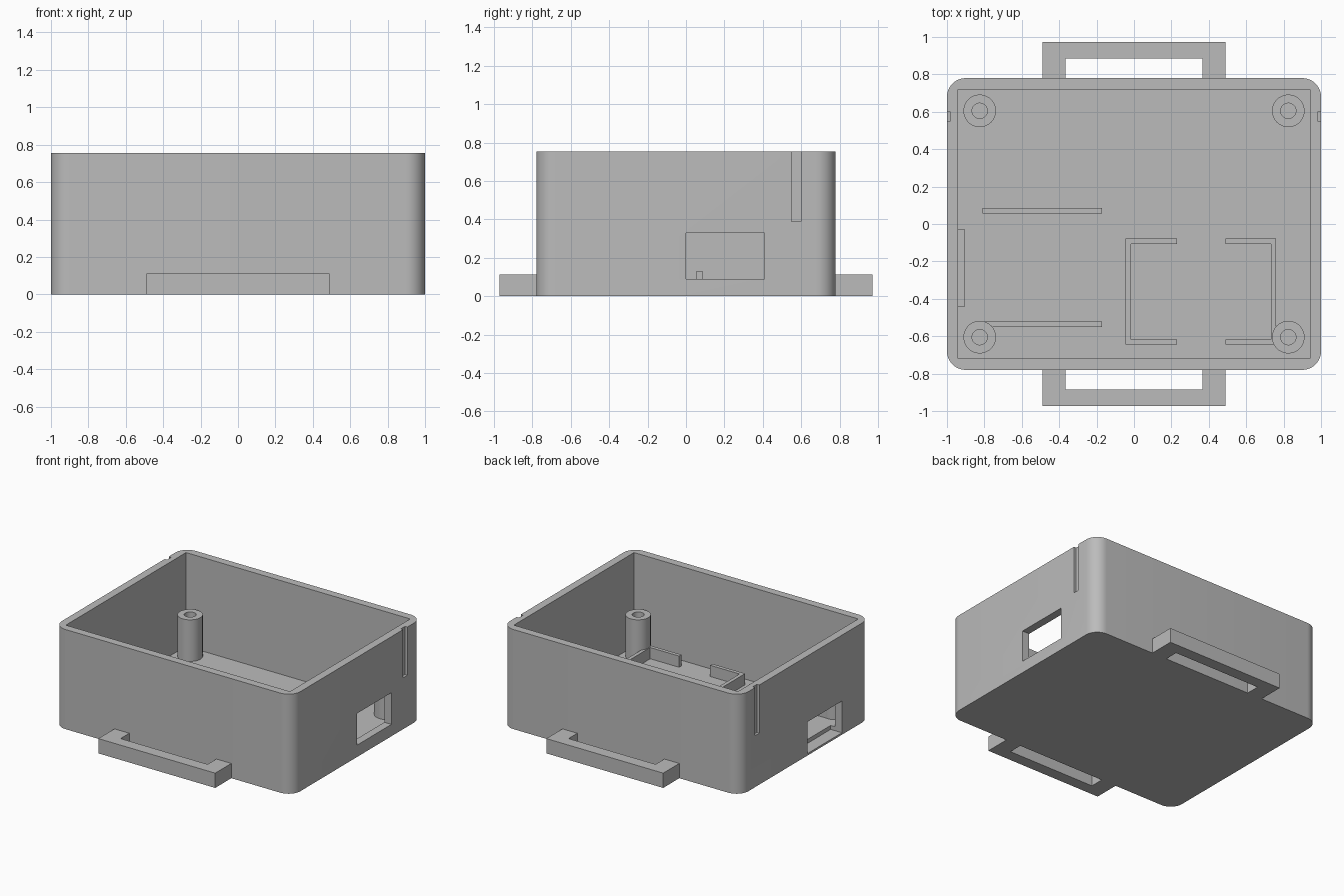
import bpy
import bmesh
from math import pi
from mathutils import Matrix, Vector

default = bpy.data.objects.get("Cube")
if default:
    bpy.data.objects.remove(default, do_unlink=True)

grey = bpy.data.materials.new("plain_grey")
grey.use_nodes = True
grey.diffuse_color = (0.5, 0.5, 0.5, 1)
grey.node_tree.nodes["Principled BSDF"].inputs["Base Color"].default_value = (0.5, 0.5, 0.5, 1)

HALF_X, HALF_Y, HEIGHT = 1.0, 0.78, 0.755
WALL, FLOOR = 0.06, 0.045
RIB_TOP = 0.13


def finish(name, bm):
    bmesh.ops.recalc_face_normals(bm, faces=bm.faces)
    mesh = bpy.data.meshes.new(name)
    bm.to_mesh(mesh)
    bm.free()
    mesh.materials.append(grey)
    obj = bpy.data.objects.new(name, mesh)
    bpy.context.collection.objects.link(obj)
    return obj


def prism(name, outline, z0, z1):
    """Extrude a flat outline upwards."""
    bm = bmesh.new()
    face = bm.faces.new([bm.verts.new((x, y, z0)) for x, y in outline])
    top = bmesh.ops.extrude_face_region(bm, geom=[face])["geom"]
    verts = [v for v in top if isinstance(v, bmesh.types.BMVert)]
    bmesh.ops.translate(bm, verts=verts, vec=(0, 0, z1 - z0))
    return finish(name, bm)


def block(name, x0, x1, y0, y1, z0, z1):
    return prism(name, [(x0, y0), (x1, y0), (x1, y1), (x0, y1)], z0, z1)


def smooth(obj):
    bpy.ops.object.select_all(action="DESELECT")
    obj.select_set(True)
    bpy.context.view_layer.objects.active = obj
    bpy.ops.object.shade_smooth_by_angle(angle=pi / 6)


def cut(obj, cutter):
    """Subtract the cutter, then discard it."""
    cutter.hide_render = True
    mod = obj.modifiers.new("cut", "BOOLEAN")
    mod.operation = "DIFFERENCE"
    mod.solver = "EXACT"
    mod.object = cutter
    bpy.context.view_layer.objects.active = obj
    bpy.ops.object.modifier_apply(modifier=mod.name)
    bpy.data.objects.remove(cutter, do_unlink=True)


# Case body with rounded upright corners
bm = bmesh.new()
size = Vector((2 * HALF_X, 2 * HALF_Y, HEIGHT))
bmesh.ops.create_cube(bm, size=1, matrix=Matrix.Translation((0, 0, HEIGHT / 2)) @ Matrix.Diagonal(size).to_4x4())
uprights = [e for e in bm.edges if abs(e.verts[0].co.z - e.verts[1].co.z) > 0.1]
bmesh.ops.bevel(bm, geom=uprights, offset=0.1, segments=10, profile=0.5, affect="EDGES")
case = finish("case_body", bm)

# Square-cornered cavity
ix, iy = HALF_X - WALL, HALF_Y - WALL
cut(case, block("cavity_cutter", -ix, ix, -iy, iy, FLOOR, 1))

# Port openings; the one on the -x side also notches the floor
cut(case, block("left_port_cutter", 0.9, 1.1, 0, 0.41, 0.09, 0.33))
cut(case, block("right_port_cutter", -1.1, -0.905, -0.44, -0.03, 0.015, 0.255))

# Shallow grooves on the outer side walls
for s in (-1, 1):
    x0, x1 = sorted((s * 0.98, s * 1.1))
    cut(case, block("groove_cutter", x0, x1, 0.55, 0.6, 0.39, 1))
smooth(case)

# Strap loops at front and back
for name, s in (("front_strap_loop", -1), ("back_strap_loop", 1)):
    half = [(0.365, HALF_Y), (0.49, HALF_Y), (0.49, 0.973), (0.365, 0.885)]
    (a, b, c, d) = half
    loop = [a, b, c, (-c[0], c[1]), (-b[0], b[1]), (-a[0], a[1]), (-d[0], d[1]), d]
    prism(name, [(x, s * y) for x, y in loop], 0, 0.112)

# Hollow screw posts in the corners
for ny, sy in (("front", -1), ("back", 1)):
    for nx, sx in (("right", -1), ("left", 1)):
        bm = bmesh.new()
        outer, inner, top = 0.087, 0.041, 0.36
        pts = [(outer, FLOOR), (outer, top), (inner, top), (inner, FLOOR)]
        ring = [bm.verts.new((r, 0, z)) for r, z in pts]
        edges = [bm.edges.new(pair) for pair in zip(ring, ring[1:])]
        bmesh.ops.spin(bm, geom=ring + edges, cent=(0, 0, 0), axis=(0, 0, 1),
                       angle=2 * pi, steps=40, use_merge=True)
        bmesh.ops.remove_doubles(bm, verts=bm.verts, dist=0.0001)
        bmesh.ops.translate(bm, verts=bm.verts, vec=(sx * 0.825, sy * 0.605, 0))
        smooth(finish(f"{ny}_{nx}_screw_post", bm))

# Straight board ribs
block("back_rib", -0.81, -0.17, 0.055, 0.085, FLOOR, RIB_TOP)
block("front_rib", -0.81, -0.17, -0.55, -0.52, FLOOR, RIB_TOP)

# Two facing brackets that frame the module bay
y0, y1, t = -0.645, -0.078, 0.028
for name, back, tip in (("right_bay_bracket", -0.045, 0.23), ("left_bay_bracket", 0.76, 0.49)):
    inside = back + (t if tip > back else -t)
    prism(name, [(back, y0), (tip, y0), (tip, y0 + t), (inside, y0 + t),
                 (inside, y1 - t), (tip, y1 - t), (tip, y1), (back, y1)], FLOOR, RIB_TOP)
